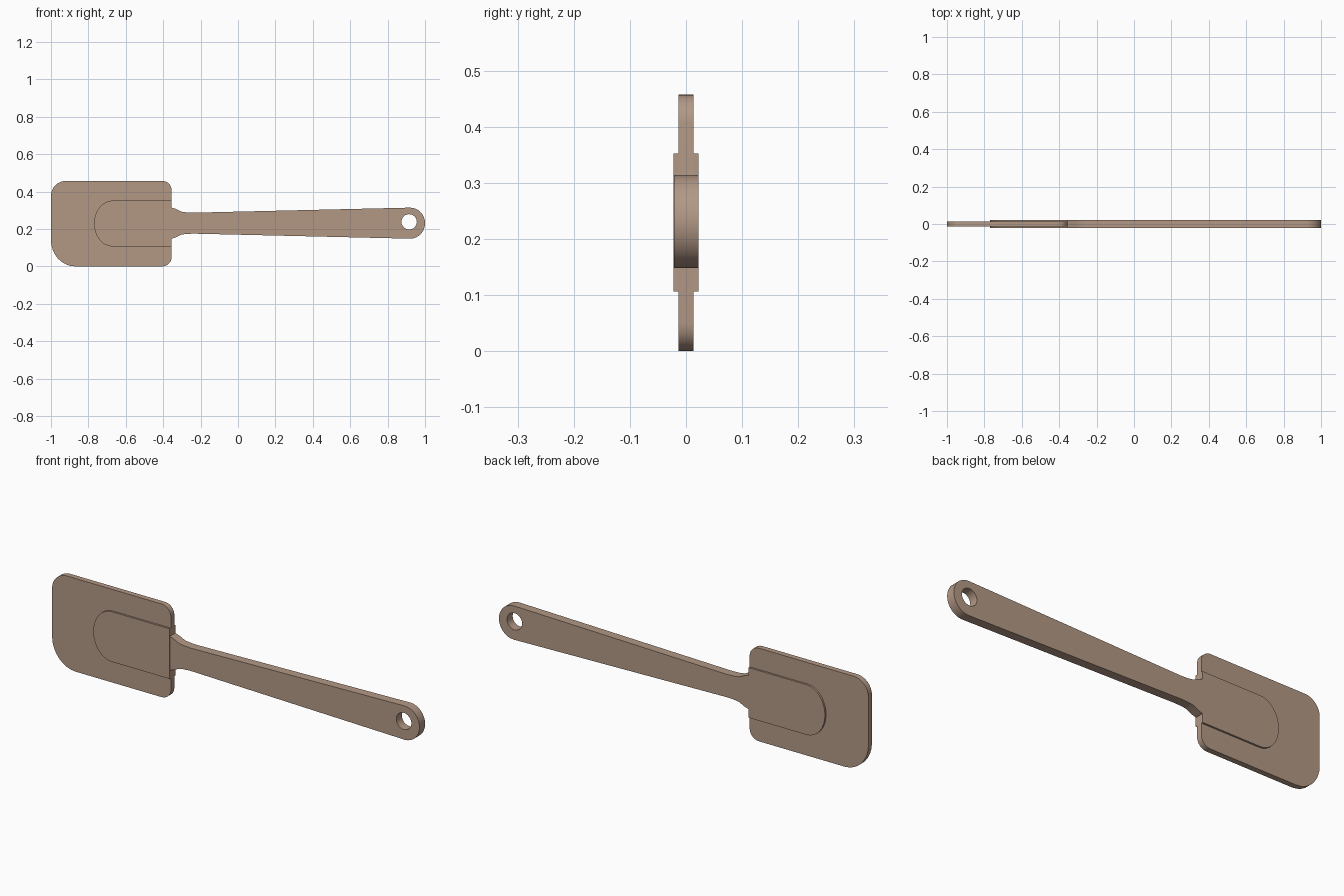
import bpy, bmesh, math
from mathutils import Vector

cube = bpy.data.objects.get("Cube")
if cube:
    bpy.data.objects.remove(cube)

tan = bpy.data.materials.new("warm_tan")
tan.use_nodes = True
tan.diffuse_color = (0.45, 0.315, 0.235, 1)
tan.node_tree.nodes["Principled BSDF"].inputs["Base Color"].default_value = tan.diffuse_color


def arc(cx, cz, rx, rz, start, end, steps=8):
    """Points on an elliptical arc, angles in degrees."""
    angles = [math.radians(start + (end - start) * i / steps) for i in range(steps + 1)]
    return [(cx + rx * math.cos(a), cz + rz * math.sin(a)) for a in angles]


def plate(name, loops, y_front, y_back):
    """Fill closed x-z loops (outline, then holes) and extrude them along y."""
    bm = bmesh.new()
    edges = []
    for loop in loops:
        verts = [bm.verts.new((x, y_front, z)) for x, z in loop]
        edges += [bm.edges.new((v, verts[i - 1])) for i, v in enumerate(verts)]
    bmesh.ops.triangle_fill(bm, use_beauty=True, edges=edges, normal=(0, -1, 0))
    bmesh.ops.dissolve_limit(bm, angle_limit=0.01, verts=[], edges=bm.edges[:])
    ext = bmesh.ops.extrude_face_region(bm, geom=bm.faces[:], use_keep_orig=True)
    moved = [g for g in ext["geom"] if isinstance(g, bmesh.types.BMVert)]
    bmesh.ops.translate(bm, verts=moved, vec=Vector((0, y_back - y_front, 0)))
    bmesh.ops.recalc_face_normals(bm, faces=bm.faces[:])
    mesh = bpy.data.meshes.new(name)
    bm.to_mesh(mesh)
    bm.free()
    mesh.materials.append(tan)
    obj = bpy.data.objects.new(name, mesh)
    bpy.context.collection.objects.link(obj)
    bpy.ops.object.select_all(action='DESELECT')
    obj.select_set(True)
    bpy.context.view_layer.objects.active = obj
    bpy.ops.object.shade_smooth_by_angle(angle=math.radians(35))
    return obj


MID = 0.231      # height of the handle axis
JOINT = -0.355   # where blade meets handle

# Flat blade with one larger corner
blade = (arc(JOINT - 0.05, 0.407, 0.05, 0.05, 0, 90)
         + arc(-0.92, 0.377, 0.08, 0.08, 90, 180)
         + arc(-0.87, 0.14, 0.13, 0.14, 180, 270)
         + arc(JOINT - 0.05, 0.05, 0.05, 0.05, 270, 360))
plate("blade", [blade], -0.0135, 0.0135)

# Raised core running into the blade
core = [(JOINT, 0.352)] + arc(-0.67, 0.229, 0.1, 0.123, 90, 270, 16) + [(JOINT, 0.106)]
plate("blade_core", [core], -0.0225, 0.0225)

# Tapered handle with flared neck, rounded tip and hanging hole
upper = [(JOINT, MID + 0.083), (-0.335, MID + 0.077), (-0.305, MID + 0.062),
         (-0.28, MID + 0.058), (-0.24, MID + 0.056)]
lower = [(x, 2 * MID - z) for x, z in reversed(upper)]
tip = arc(0.92, MID, 0.08, 0.083, 90, -90, 16)
hole = arc(0.915, 0.238, 0.041, 0.041, 0, 345, 23)
plate("handle", [upper + tip + lower, hole], -0.021, 0.0225)
